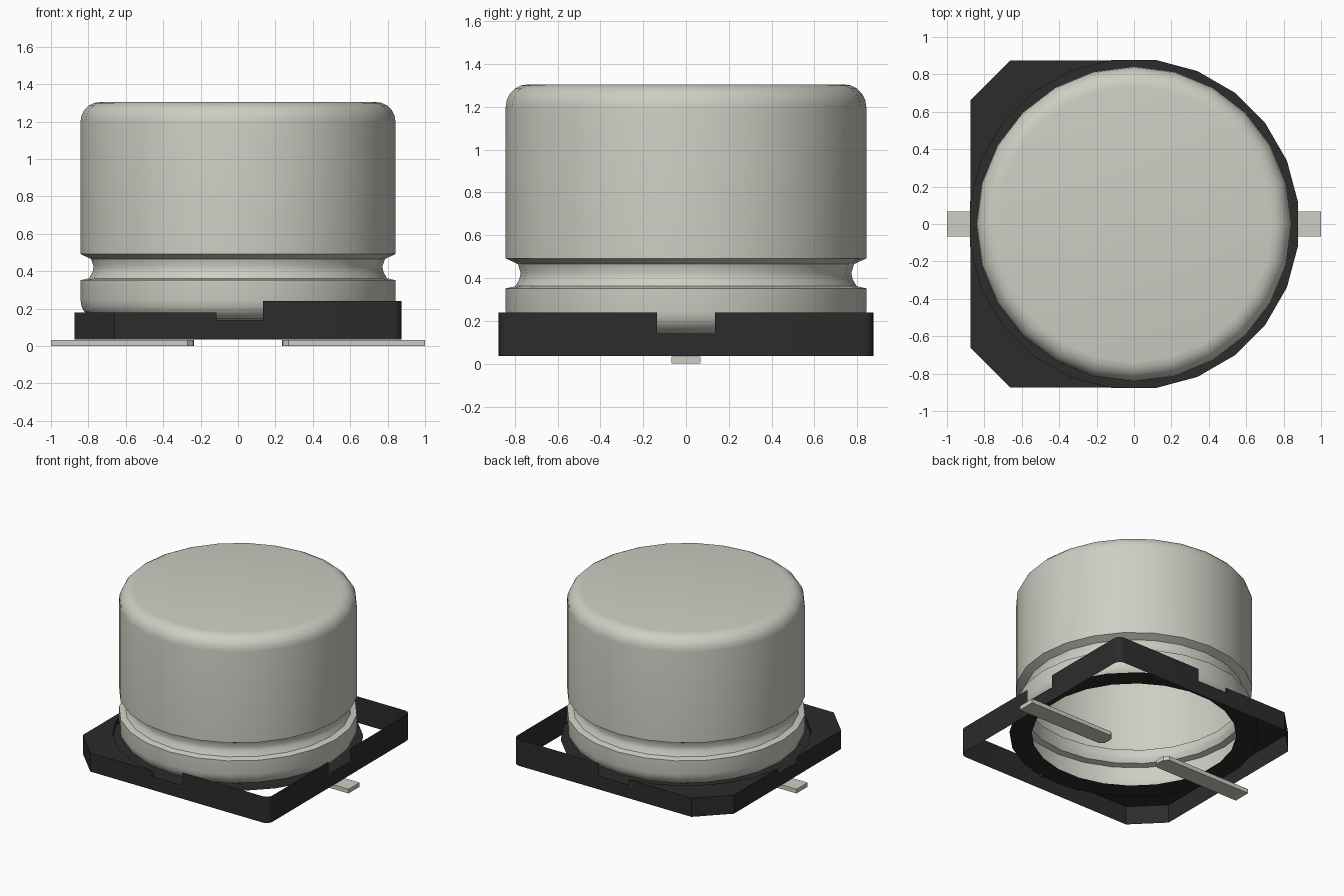
import bpy, bmesh
from math import sin, cos, radians, tau

if "Cube" in bpy.data.objects:
    bpy.data.objects.remove(bpy.data.objects["Cube"])


def material(name, rgb):
    mat = bpy.data.materials.new(name)
    mat.use_nodes = True
    mat.diffuse_color = (*rgb, 1)
    mat.node_tree.nodes["Principled BSDF"].inputs["Base Color"].default_value = (*rgb, 1)
    return mat


METAL = material("brushed_metal", (0.62, 0.615, 0.55))
BLACK = material("black_plastic", (0.025, 0.025, 0.025))

SIDES = 24
HALF = 0.875        # half width of the base
NOTCH = 0.135       # half width of the notches
FLOOR, LOW, HIGH, BOTTOM = 0.14, 0.18, 0.24, 0.035


def finish(name, bm, mat, angle=30):
    bmesh.ops.remove_doubles(bm, verts=bm.verts, dist=0.0005)
    mesh = bpy.data.meshes.new(name)
    bm.to_mesh(mesh)
    bm.free()
    mesh.materials.append(mat)
    obj = bpy.data.objects.new(name, mesh)
    bpy.context.collection.objects.link(obj)
    bpy.ops.object.select_all(action='DESELECT')
    obj.select_set(True)
    bpy.context.view_layer.objects.active = obj
    bpy.ops.object.shade_smooth_by_angle(angle=radians(angle))
    return obj


def face(bm, points, flip=False):
    verts = [bm.verts.new(p) for p in points]
    bm.faces.new(verts[::-1] if flip else verts)


def lathe(bm, profile, offset=0.0, cap_top=False):
    rings = []
    for r, z in profile:
        angles = [offset + tau * i / SIDES for i in range(SIDES)]
        rings.append([bm.verts.new((r * cos(a), r * sin(a), z)) for a in angles])
    for lower, upper in zip(rings, rings[1:]):
        for i in range(SIDES):
            j = (i + 1) % SIDES
            bm.faces.new((lower[i], lower[j], upper[j], upper[i]))
    if cap_top:
        bm.faces.new(rings[-1])


def arc(cx, cy, radius, start, end, steps):
    angles = [radians(start + (end - start) * i / steps) for i in range(steps + 1)]
    return [(cx + radius * cos(a), cy + radius * sin(a)) for a in angles]


# Can: open underneath, rounded rims and a pinched groove
R, FILLET, TOP = 0.842, 0.105, 1.305
groove = [(R, 0.352), (0.797, 0.362), (0.778, 0.395), (0.772, 0.425),
          (0.785, 0.465), (R, 0.492)]
profile = (arc(R - FILLET, FLOOR + FILLET, FILLET, -90, 0, 5) + groove
           + arc(R - FILLET, TOP - FILLET, FILLET, 0, 90, 5))
bm = bmesh.new()
lathe(bm, profile, cap_top=True)
finish("can", bm, METAL)

# Seat ring under the can
bm = bmesh.new()
lathe(bm, [(0.885, FLOOR), (0.726, FLOOR)], offset=radians(7.5))
finish("seat_ring", bm, BLACK)

# Base skirt: thin wall with notches, cut corners and rounded corners
corner = arc(HALF - 0.05, HALF - 0.05, 0.05, 90, 0, 5)
path = [((-HALF, 0), FLOOR), ((-HALF, NOTCH), LOW), ((-HALF, 0.66), LOW),
        ((-0.66, HALF), LOW), ((-NOTCH, HALF), FLOOR), ((NOTCH, HALF), HIGH)]
path += [(p, HIGH) for p in corner]
path += [((HALF, NOTCH), FLOOR), ((HALF, 0), FLOOR)]
bm = bmesh.new()
for side in (1, -1):
    for ((ax, ay), top), ((bx, by), _) in zip(path, path[1:]):
        ay, by = ay * side, by * side
        face(bm, [(ax, ay, BOTTOM), (ax, ay, top), (bx, by, top), (bx, by, BOTTOM)],
             flip=side < 0)
finish("base_skirt", bm, BLACK)

# Corner plates beside the seat, with the step down to the ring
bm = bmesh.new()
rim = [(max(x, -HALF), min(y, HALF)) for x, y in arc(0, 0, 0.885, 97.5, 172.5, 5)]
for side in (1, -1):
    outline = rim + [(-HALF, 0.66), (-0.66, HALF)]
    face(bm, [(x, y * side, LOW) for x, y in outline], flip=side > 0)
    for (ax, ay), (bx, by) in zip(rim, rim[1:]):
        face(bm, [(ax, ay * side, LOW), (bx, by * side, LOW),
                  (bx, by * side, FLOOR), (ax, ay * side, FLOOR)], flip=side < 0)
finish("corner_plates", bm, BLACK)

# Flat leads with softened inner ends
for name, side in (("left_lead", 1), ("right_lead", -1)):
    bm = bmesh.new()
    outline = [(1, -0.068), (1, 0.068), (0.27, 0.068), (0.24, 0.04),
               (0.235, 0), (0.24, -0.04), (0.27, -0.068)]
    bottom = bm.faces.new([bm.verts.new((x * side, y, 0)) for x, y in outline])
    extruded = bmesh.ops.extrude_face_region(bm, geom=[bottom], use_keep_orig=True)
    raised = [v for v in extruded["geom"] if isinstance(v, bmesh.types.BMVert)]
    bmesh.ops.translate(bm, verts=raised, vec=(0, 0, 0.033))
    bmesh.ops.recalc_face_normals(bm, faces=bm.faces)
    finish(name, bm, METAL)
